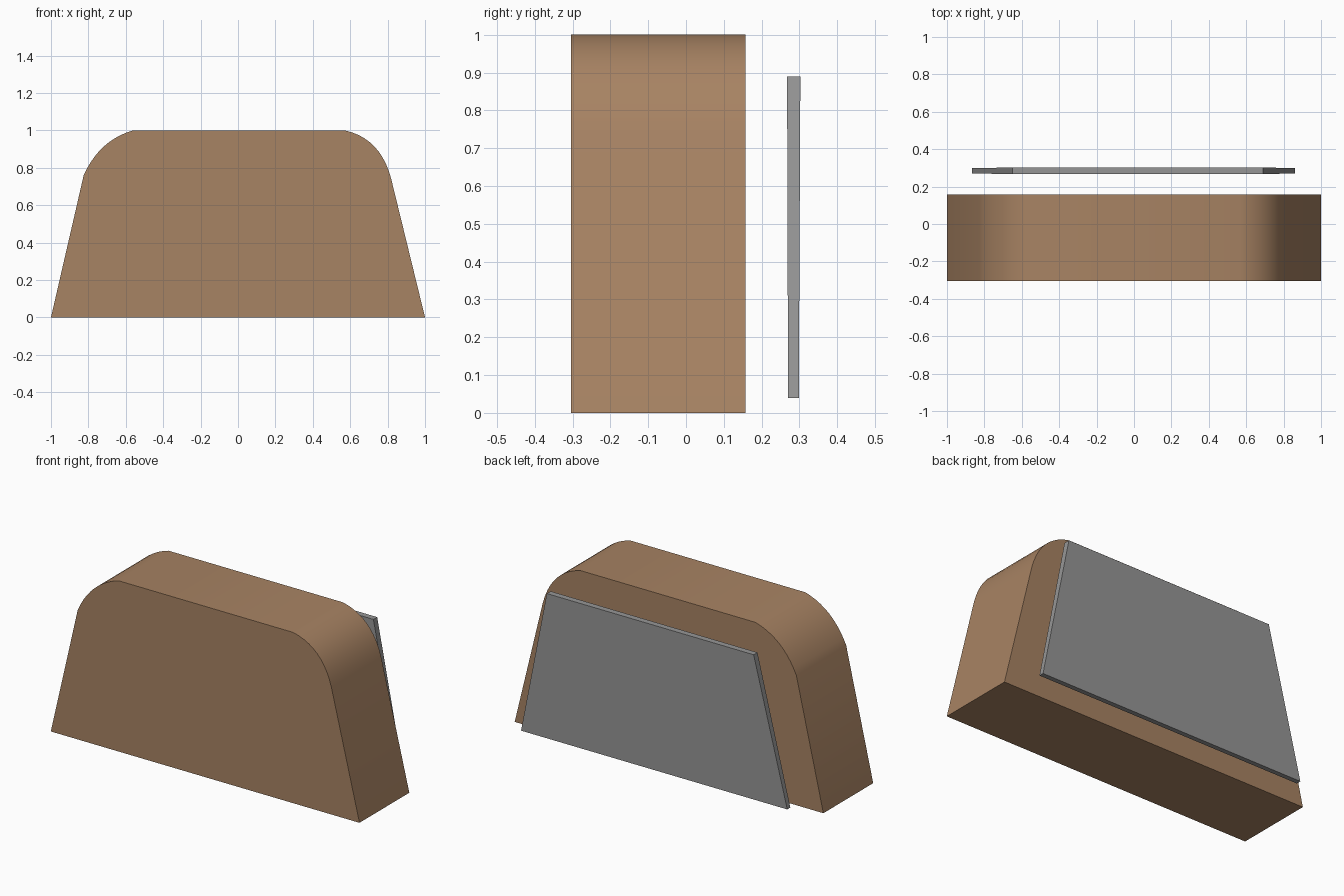
import bpy, bmesh

if "Cube" in bpy.data.objects:
    bpy.data.objects.remove(bpy.data.objects["Cube"])


def material(name, rgb):
    m = bpy.data.materials.new(name)
    m.diffuse_color = (*rgb, 1)
    m.use_nodes = True
    m.node_tree.nodes["Principled BSDF"].inputs["Base Color"].default_value = m.diffuse_color
    return m


def arc(a, c, b, n=10):
    """Quadratic curve from a to b pulled toward c."""
    return [tuple((1 - t) ** 2 * a[i] + 2 * t * (1 - t) * c[i] + t * t * b[i] for i in (0, 1))
            for t in (k / n for k in range(n + 1))]


def slab(name, outline, y_range, mat):
    """Extrude an x-z outline along y; y_range(z) gives front and back."""
    bm = bmesh.new()
    rings = [[bm.verts.new((x, y_range(z)[k], z)) for x, z in outline] for k in (0, 1)]
    n = len(outline)
    for ring in rings:
        bm.faces.new(ring)
    for i in range(n):
        j = (i + 1) % n
        bm.faces.new((rings[0][i], rings[0][j], rings[1][j], rings[1][i]))
    bmesh.ops.recalc_face_normals(bm, faces=bm.faces)
    me = bpy.data.meshes.new(name)
    bm.to_mesh(me)
    bm.free()
    me.materials.append(mat)
    ob = bpy.data.objects.new(name, me)
    bpy.context.collection.objects.link(ob)
    bpy.ops.object.select_all(action='DESELECT')
    ob.select_set(True)
    bpy.context.view_layer.objects.active = ob
    bpy.ops.object.shade_smooth_by_angle(angle=0.52)
    return ob


brown = material("brown", (0.39, 0.227, 0.125))
grey = material("grey", (0.305, 0.305, 0.305))

# Main block: sloping sides, rounded upper corners
left = arc((-0.825, 0.76), (-0.74, 0.95), (-0.56, 1.0))
right = arc((0.57, 1.0), (0.76, 0.96), (0.818, 0.745))
slab("body", [(-1, 0)] + left + right + [(1, 0)], lambda z: (-0.304, 0.157), brown)

# Thin plate floating behind, very slightly thicker at the top
slab("back_plate", [(-0.865, 0.04), (-0.65, 0.89), (0.69, 0.89), (0.86, 0.04)],
     lambda z: (0.27 - 0.003 * z, 0.298 + 0.005 * z), grey)
